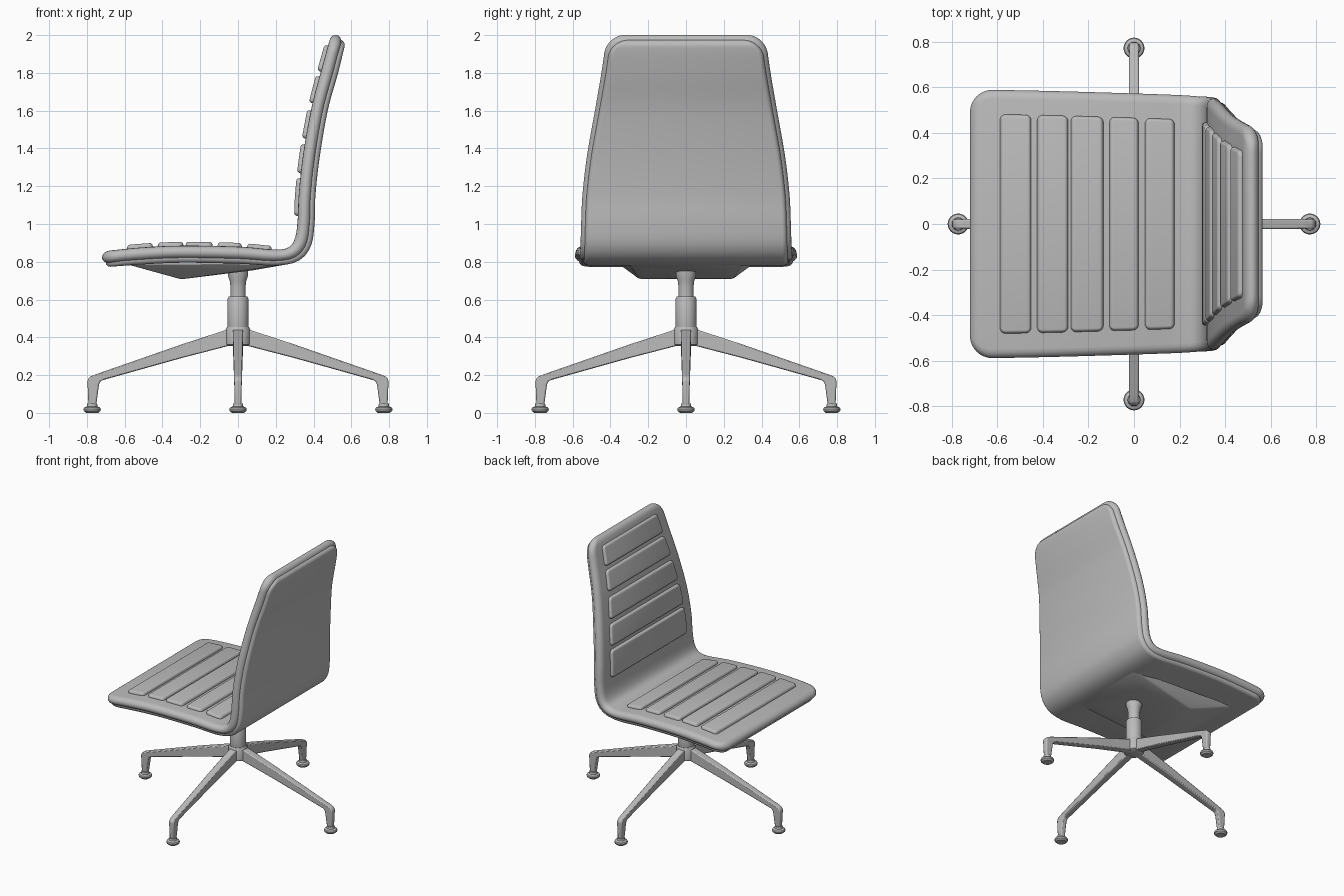
import bpy, bmesh, math
from mathutils import Vector

if "Cube" in bpy.data.objects:
    bpy.data.objects.remove(bpy.data.objects["Cube"], do_unlink=True)

grey = bpy.data.materials.new("warm_grey")
grey.use_nodes = True
grey.diffuse_color = (0.5, 0.5, 0.5, 1)
grey.node_tree.nodes["Principled BSDF"].inputs["Base Color"].default_value = (0.5, 0.5, 0.5, 1)


def finish(name, bm, bevel=0.0, angle=40):
    """Turn a bmesh into a smooth-shaded object with optional bevel."""
    bmesh.ops.recalc_face_normals(bm, faces=bm.faces[:])
    mesh = bpy.data.meshes.new(name)
    bm.to_mesh(mesh)
    bm.free()
    mesh.materials.append(grey)
    obj = bpy.data.objects.new(name, mesh)
    bpy.context.collection.objects.link(obj)
    bpy.ops.object.select_all(action='DESELECT')
    obj.select_set(True)
    bpy.context.view_layer.objects.active = obj
    bpy.ops.object.shade_smooth_by_angle(angle=math.radians(angle))
    if bevel:
        mod = obj.modifiers.new("soft_edges", 'BEVEL')
        mod.width, mod.segments = bevel, 2
    return obj


def skin(rings):
    """Bridge closed rings of points and cap both ends."""
    bm = bmesh.new()
    loops = [[bm.verts.new(p) for p in ring] for ring in rings]
    n = len(loops[0])
    for a, b in zip(loops, loops[1:]):
        for i in range(n):
            bm.faces.new((a[i], a[(i + 1) % n], b[(i + 1) % n], b[i]))
    bm.faces.new(loops[0])
    bm.faces.new(loops[-1])
    return bm


def lathe(name, profile, x=0, y=0, sides=32):
    rings = [[(x + r * math.cos(2 * math.pi * i / sides),
               y + r * math.sin(2 * math.pi * i / sides), z) for i in range(sides)]
             for r, z in profile]
    return finish(name, skin(rings), angle=35)


# Seat-to-back path: underside x, z, upper side x, z, half width
stations = [Vector(s) for s in (
    (-0.72, 0.77, -0.72, 0.855, 0.59),
    (-0.52, 0.785, -0.52, 0.875, 0.587),
    (-0.3, 0.795, -0.3, 0.885, 0.582),
    (0.0, 0.79, 0.0, 0.88, 0.573),
    (0.2, 0.78, 0.19, 0.865, 0.566),
    (0.32, 0.805, 0.265, 0.875, 0.56),
    (0.385, 0.88, 0.3, 0.92, 0.558),
    (0.405, 1.0, 0.315, 1.01, 0.555),
    (0.41, 1.15, 0.322, 1.16, 0.548),
    (0.432, 1.35, 0.345, 1.37, 0.524),
    (0.475, 1.6, 0.39, 1.62, 0.48),
    (0.53, 1.8, 0.445, 1.83, 0.445),
    (0.575, 1.985, 0.495, 2.01, 0.42))]


def smooth_path(pts, steps=24):
    """Catmull-Rom samples through the stations."""
    ext = [2 * pts[0] - pts[1]] + pts + [2 * pts[-1] - pts[-2]]
    out = []
    for a, b, c, d in zip(ext, ext[1:], ext[2:], ext[3:]):
        for k in range(steps):
            t = k / steps
            out.append(0.5 * (2 * b + (c - a) * t + (2 * a - 5 * b + 4 * c - d) * t ** 2
                              + (3 * b - a - 3 * c + d) * t ** 3))
    return out + [pts[-1]]


path = smooth_path(stations)
lengths = [0.0]
for p, q in zip(path, path[1:]):
    m = (q - p) * 0.5
    lengths.append(lengths[-1] + math.hypot(m[0] + m[2], m[1] + m[3]))
total = lengths[-1]


def at(s):
    i = 0
    while i < len(path) - 2 and lengths[i + 1] < s:
        i += 1
    t = (s - lengths[i]) / (lengths[i + 1] - lengths[i])
    return path[i] + (path[i + 1] - path[i]) * t


def locate(axis, value):
    """Path length where the upper side first reaches a coordinate."""
    return next(l for l, p in zip(lengths, path) if p[axis] >= value)


def padded_sheet(name, s0, s1, inset, low, high, corner, edge, middle):
    """Rounded sheet following the path, between two thickness fractions."""
    ease = [corner * (1 - math.cos(math.pi / 2 * i / 10)) for i in range(11)]
    span = s1 - s0
    ds = ease + [corner + (span - 2 * corner) * i / middle for i in range(1, middle)]
    ds += [span - d for d in reversed(ease)]
    rings = []
    for d in ds:
        p = at(s0 + d)
        e = max(0.0, min(d, span - d))
        w = p[4] - inset
        if e < corner:
            w -= corner - math.sqrt(corner ** 2 - (corner - e) ** 2)
        k = 1.0 if e >= edge else max(0.03, math.sqrt(1 - (1 - e / edge) ** 2))
        mid, half = (low + high) / 2, (high - low) / 2 * k
        ring = []
        for side in (1, -1):
            for j in range(9):
                a = math.pi * (j / 8 - 0.5)
                y = side * (w - edge + edge * math.cos(a))
                t = mid + side * half * math.sin(a)
                ring.append((p[0] + (p[2] - p[0]) * t, y, p[1] + (p[3] - p[1]) * t))
        rings.append(ring)
    return finish(name, skin(rings))


# Upholstered shell: wide cushion over a slightly narrower backing
padded_sheet("cushion", 0, total, 0, 0.25, 1.0, 0.1, 0.04, 70)
padded_sheet("backing_shell", 0.02, total - 0.02, 0.022, 0.0, 0.6, 0.09, 0.025, 70)

# Raised pads across the seat and the back
seat_pads = [(-0.59, -0.455), (-0.43, -0.3), (-0.28, -0.14), (-0.12, 0.02), (0.045, 0.175)]
back_pads = [(1.04, 1.24), (1.26, 1.42), (1.445, 1.6), (1.63, 1.775), (1.8, 1.94)]
for label, axis, pads in (("seat_pad", 2, seat_pads), ("back_pad", 3, back_pads)):
    for i, (a, b) in enumerate(pads):
        padded_sheet(f"{label}_{i + 1}", locate(axis, a), locate(axis, b),
                     0.107, 0.8, 1.22, 0.025, 0.014, 6)

# Tapered pan under the seat
pan = bmesh.new()
for x, y, z in ((-0.6, 0.36, 0.79), (-0.31, 0.25, 0.71), (-0.26, 0.25, 0.712),
                (0.08, 0.18, 0.755), (0.28, 0.3, 0.79)):
    for side in (1, -1):
        pan.verts.new((x, side * y, z))
bmesh.ops.convex_hull(pan, input=pan.verts[:])
finish("seat_pan", pan, 0.01)

# Column and hub
lathe("column", [(0.05, 0.37), (0.055, 0.38), (0.055, 0.605), (0.05, 0.615), (0.04, 0.615),
                 (0.04, 0.67), (0.044, 0.7), (0.054, 0.73), (0.054, 0.79)])
lathe("hub", [(0.055, 0.355), (0.066, 0.362), (0.066, 0.44), (0.058, 0.455)])

# Four legs with bent-down ends, each on a round foot: lower x, z, upper x, z, half width
leg_shape = [(0.03, 0.36, 0.03, 0.45, 0.028), (0.3, 0.29, 0.3, 0.362, 0.025),
             (0.7, 0.178, 0.745, 0.207, 0.021), (0.725, 0.17, 0.785, 0.192, 0.02),
             (0.736, 0.15, 0.797, 0.172, 0.02), (0.75, 0.045, 0.792, 0.045, 0.017)]
for i, name in enumerate(("back", "left", "front", "right")):
    c, s = round(math.cos(i * math.pi / 2)), round(math.sin(i * math.pi / 2))
    rings = []
    for lx, lz, ux, uz, h in leg_shape:
        corners = ((lx, -h, lz), (lx, h, lz), (ux, h, uz), (ux, -h, uz))
        rings.append([(x * c - y * s, x * s + y * c, z) for x, y, z in corners])
    finish(name + "_leg", skin(rings), 0.007)
    lathe(name + "_foot", [(0.032, 0.0), (0.044, 0.01), (0.046, 0.02), (0.042, 0.028),
                           (0.028, 0.034), (0.026, 0.05)], 0.772 * c, 0.772 * s, 24)
